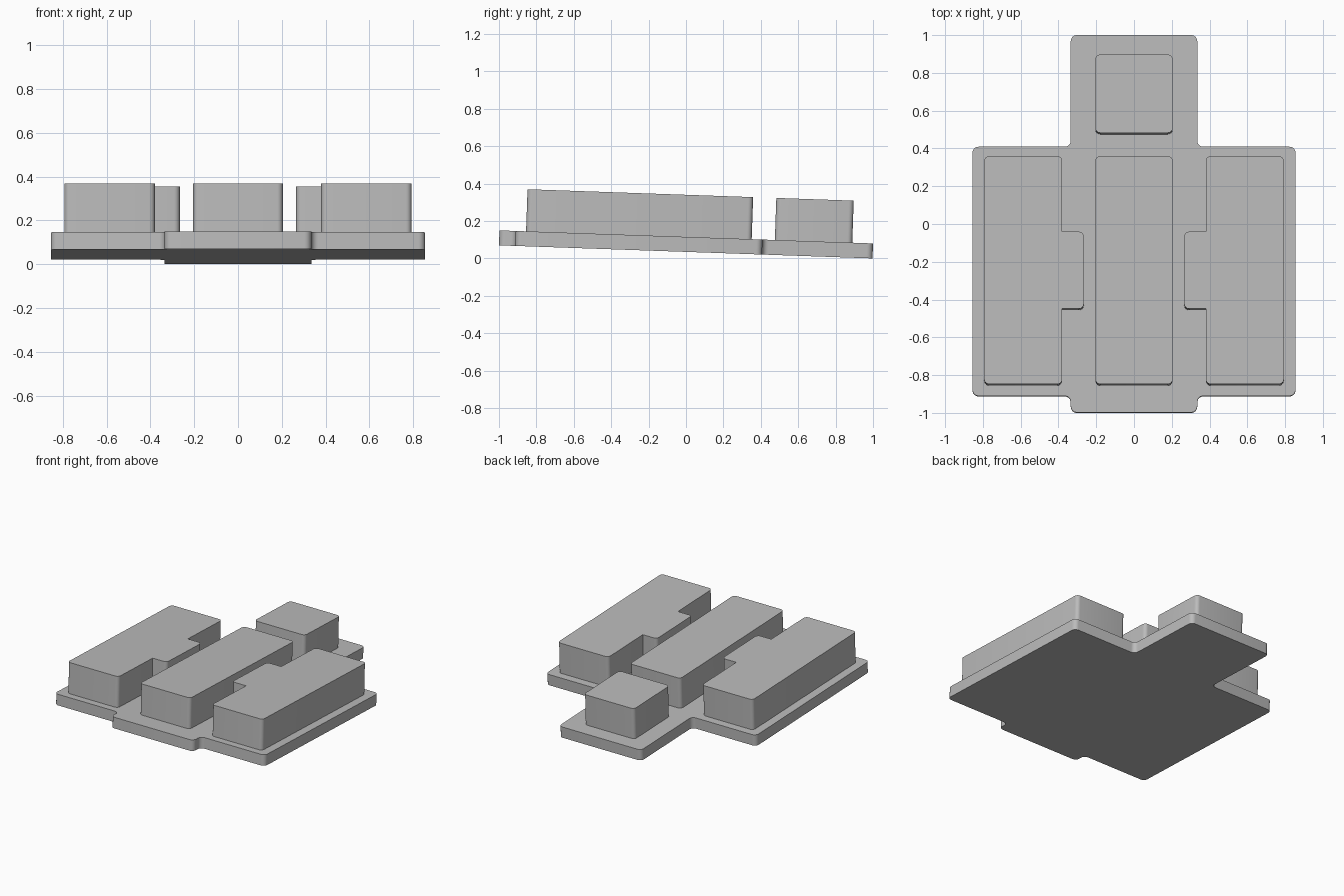
import bpy, bmesh, math
from mathutils import Matrix

cube = bpy.data.objects.get("Cube")
if cube:
    bpy.data.objects.remove(cube, do_unlink=True)

GREY = (0.5, 0.5, 0.5, 1)
mat = bpy.data.materials.new("plain grey")
mat.use_nodes = True
mat.diffuse_color = GREY
bsdf = next(n for n in mat.node_tree.nodes if n.type == 'BSDF_PRINCIPLED')
bsdf.inputs["Base Color"].default_value = GREY

THICK = 0.08    # plate thickness
TOP = 0.305     # top of the raised blocks above the plate's underside
# Everything lies on a plane that drops two degrees towards the back
TILT = Matrix.Translation((0, -0.0014, 0.035)) @ Matrix.Rotation(math.radians(-2), 4, 'X')


def rounded_prism(name, outline, z0, z1, radius, sharp=()):
    """Extrude an outline after rounding its corners, except the sharp ones."""
    bm = bmesh.new()
    verts = [bm.verts.new((x, y, z0)) for x, y in outline]
    bm.faces.new(verts)
    corners = [v for i, v in enumerate(verts) if i not in sharp]
    bmesh.ops.bevel(bm, geom=corners, offset=radius, segments=6,
                    profile=0.5, affect='VERTICES')
    ext = bmesh.ops.extrude_face_region(bm, geom=bm.faces[:])
    moved = [g for g in ext["geom"] if isinstance(g, bmesh.types.BMVert)]
    bmesh.ops.translate(bm, verts=moved, vec=(0, 0, z1 - z0))
    bmesh.ops.recalc_face_normals(bm, faces=bm.faces)
    bm.transform(TILT)
    mesh = bpy.data.meshes.new(name)
    bm.to_mesh(mesh)
    bm.free()
    mesh.materials.append(mat)
    obj = bpy.data.objects.new(name, mesh)
    bpy.context.collection.objects.link(obj)
    bpy.ops.object.select_all(action='DESELECT')
    bpy.context.view_layer.objects.active = obj
    obj.select_set(True)
    bpy.ops.object.shade_smooth_by_angle(angle=math.radians(30))
    return obj


def rect(x, y0, y1):
    return [(-x, y0), (x, y0), (x, y1), (-x, y1)]


# Base plate: wide body with a narrow tongue at the back and a short lip in front
half = [(0.335, -0.9992), (0.335, -0.912), (0.855, -0.912),
        (0.855, 0.408), (0.335, 0.408), (0.335, 0.9992)]
rounded_prism("base_plate", half + [(-x, y) for x, y in reversed(half)],
              0, THICK, 0.032)

# Central blocks
rounded_prism("middle_block", rect(0.205, -0.857, 0.35), THICK, TOP, 0.026)
rounded_prism("rear_block", rect(0.205, 0.474, 0.888), THICK, TOP, 0.026)

# Side blocks, each with an inward tab
side = [(0.38, -0.857), (0.793, -0.857), (0.793, 0.35), (0.38, 0.35),
        (0.38, -0.05), (0.266, -0.05), (0.266, -0.458), (0.38, -0.458)]
for name, s in (("left_block", 1), ("right_block", -1)):
    rounded_prism(name, [(s * x, y) for x, y in side], THICK, TOP, 0.026, sharp=(4, 7))
